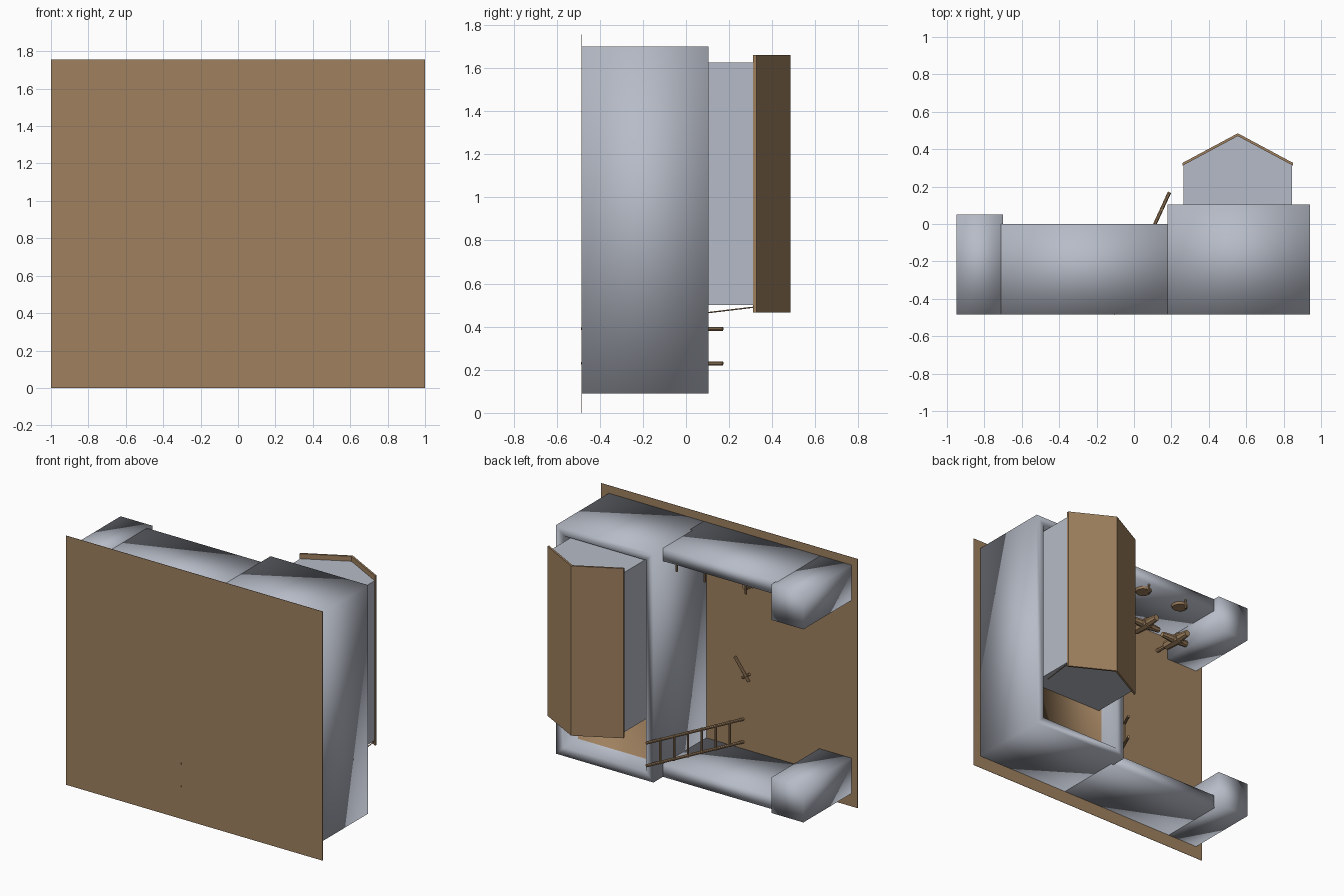
import bpy, bmesh
from mathutils import Vector

if "Cube" in bpy.data.objects:
    bpy.data.objects.remove(bpy.data.objects["Cube"], do_unlink=True)


def make_material(name, rgb):
    mat = bpy.data.materials.new(name)
    mat.use_nodes = True
    mat.diffuse_color = (*rgb, 1)
    mat.node_tree.nodes["Principled BSDF"].inputs["Base Color"].default_value = (*rgb, 1)
    return mat


stone = make_material("pale_stone", (0.47, 0.50, 0.57))
wood = make_material("brown_wood", (0.35, 0.22, 0.115))
BASE = -0.485   # the ground; the castle rises along +y
GROUND = BASE + 0.002


def finish(name, bm, mats, smooth=False):
    bmesh.ops.recalc_face_normals(bm, faces=bm.faces)
    mesh = bpy.data.meshes.new(name)
    bm.to_mesh(mesh)
    bm.free()
    for mat in mats:
        mesh.materials.append(mat)
    for poly in mesh.polygons:
        poly.use_smooth = smooth
    obj = bpy.data.objects.new(name, mesh)
    bpy.context.collection.objects.link(obj)
    return obj


def add_box(bm, xs, ys, zs):
    verts = bmesh.ops.create_cube(bm, size=1)["verts"]
    for v in verts:
        v.co = Vector(sum(r) / 2 + c * (r[1] - r[0]) for r, c in zip((xs, ys, zs), v.co))


def box(name, xs, ys, zs, mat, smooth=False):
    bm = bmesh.new()
    add_box(bm, xs, ys, zs)
    return finish(name, bm, [mat], smooth)


def add_rod(bm, a, b, r1, r2=None, sides=8):
    a, b = Vector(a), Vector(b)
    verts = bmesh.ops.create_cone(bm, cap_ends=True, segments=sides, radius1=r1,
                                  radius2=r1 if r2 is None else r2,
                                  depth=(b - a).length)["verts"]
    turn = Vector((0, 0, 1)).rotation_difference(b - a)
    for v in verts:
        v.co = turn @ v.co + (a + b) / 2


def prism(name, profile, z0, z1, mat):
    bm = bmesh.new()
    face = bm.faces.new([bm.verts.new((x, y, z0)) for x, y in profile])
    top = bmesh.ops.extrude_face_region(bm, geom=[face])["geom"]
    bmesh.ops.translate(bm, vec=(0, 0, z1 - z0),
                        verts=[g for g in top if isinstance(g, bmesh.types.BMVert)])
    return finish(name, bm, [mat])


# Ground plate
box("ground", (-1, 1), (BASE, GROUND), (0, 1.755), wood)

# Inner ward: a high block with a sunken wooden floor
bm = bmesh.new()
add_box(bm, (0.18, 0.94), (GROUND, 0.105), (0.09, 1.70))
bm.normal_update()
floor = max(bm.faces, key=lambda f: f.calc_center_median().y)
bmesh.ops.inset_individual(bm, faces=[floor], thickness=0.085)
sunk = bmesh.ops.extrude_discrete_faces(bm, faces=[floor])["faces"][0]
bmesh.ops.translate(bm, vec=(0, -0.16, 0), verts=sunk.verts)
sunk.material_index = 1
finish("inner_ward", bm, [stone, wood], True)

# Outer yard walls and corner towers
for side, wall_z, tower_z in (("upper", (1.61, 1.70), (1.45, 1.70)),
                              ("lower", (0.09, 0.18), (0.09, 0.34))):
    box(side + "_yard_wall", (-0.71, 0.20), (GROUND, 0), wall_z, stone, True)
    box(side + "_corner_tower", (-0.95, -0.70), (GROUND, 0.05), tower_z, stone, True)

# Keep with gabled ends and a thin roof
prism("keep", [(0.265, -0.05), (0.845, -0.05), (0.845, 0.32), (0.555, 0.475), (0.265, 0.32)],
      0.50, 1.625, stone)
prism("keep_roof", [(0.26, 0.312), (0.555, 0.47), (0.85, 0.312),
                    (0.85, 0.327), (0.555, 0.485), (0.26, 0.327)], 0.465, 1.66, wood)

# Ladder leaning on the inner ward
bm = bmesh.new()
foot, head = Vector((-0.11, GROUND, 0)), Vector((0.19, 0.17, 0))
for z in (0.23, 0.39):
    add_rod(bm, foot + Vector((0, 0, z)), head + Vector((0, 0, z)), 0.01)
for i in range(1, 7):
    p = foot.lerp(head, i / 7)
    add_rod(bm, p + Vector((0, 0, 0.22)), p + Vector((0, 0, 0.40)), 0.008)
finish("ladder", bm, [wood])

# Prop rod under the roof
bm = bmesh.new()
add_rod(bm, (0.84, 0.10, 0.465), (0.84, 0.31, 0.49), 0.003)
finish("roof_prop", bm, [wood])

# Training dummies: post, body, arms and head
for i, (x, z) in enumerate(((-0.61, 1.48), (-0.34, 1.50))):
    bm = bmesh.new()
    add_rod(bm, (x, GROUND, z), (x, -0.38, z), 0.014)
    add_rod(bm, (x, -0.39, z), (x, -0.25, z), 0.032, 0.04)
    add_rod(bm, (x, -0.25, z), (x, -0.17, z), 0.03, 0.022)
    for s in (-1, 1):
        add_rod(bm, (x, -0.29, z), (x + s * 0.12, -0.29, z), 0.03, 0.018)
    finish(f"training_dummy_{i + 1}", bm, [wood])

# Round shields and pegs on the upper yard wall
for i, x in enumerate((-0.48, -0.16)):
    bm = bmesh.new()
    add_rod(bm, (x, -0.095, 1.615), (x, -0.095, 1.595), 0.06, 0.05, 16)
    add_rod(bm, (x + 0.02, -0.01, 1.615), (x + 0.02, -0.01, 1.545), 0.008)
    finish(f"wall_shield_{i + 1}", bm, [wood])
bm = bmesh.new()
add_rod(bm, (0.08, -0.01, 1.615), (0.08, -0.01, 1.56), 0.008)
finish("wall_peg", bm, [wood])

# Wooden sword lying in the yard
bm = bmesh.new()
y = GROUND + 0.012
add_rod(bm, (-0.05, y, 0.82), (-0.16, y, 0.67), 0.01)
add_rod(bm, (-0.165, y, 0.725), (-0.11, y, 0.685), 0.009)
finish("practice_sword", bm, [wood])
